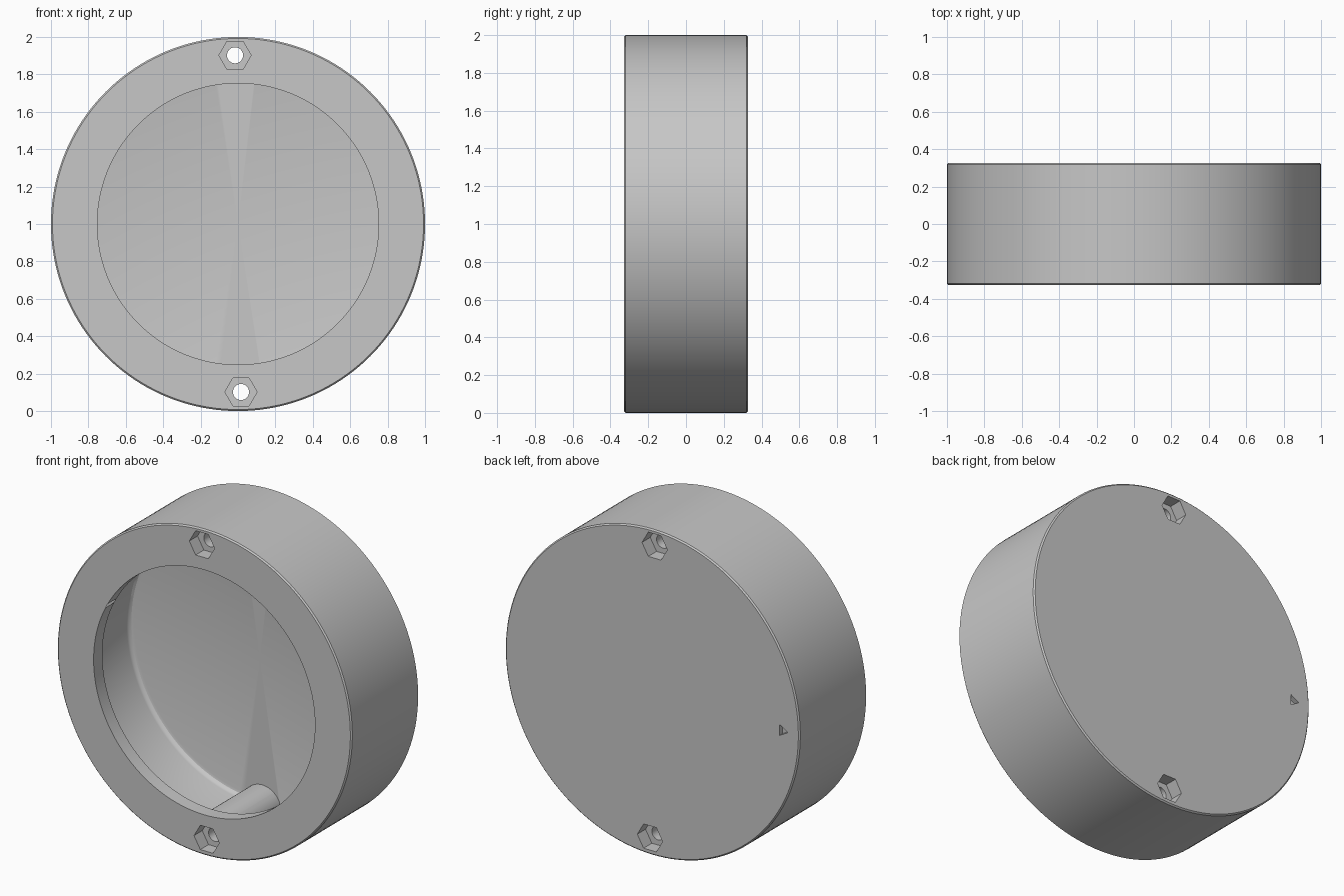
import bpy, bmesh, math
from mathutils import Vector

if "Cube" in bpy.data.objects:
    bpy.data.objects.remove(bpy.data.objects["Cube"], do_unlink=True)

HALF = 0.327           # half the housing depth
BEVEL = 0.008

grey = bpy.data.materials.new("plain_grey")
grey.use_nodes = True
grey.diffuse_color = (0.57, 0.57, 0.57, 1)
grey.node_tree.nodes["Principled BSDF"].inputs["Base Color"].default_value = grey.diffuse_color


def lathe(name, profile, steps, x=0.0, z=1.0, flip=1):
    """Spin (radius, y) points around an axis parallel to y."""
    bm = bmesh.new()
    verts = [bm.verts.new((flip * r, y, 0)) for r, y in profile]
    edges = [bm.edges.new(pair) for pair in zip(verts, verts[1:])]
    bmesh.ops.spin(bm, geom=verts + edges, cent=(0, 0, 0), axis=(0, 1, 0),
                   angle=math.tau, steps=steps)
    bmesh.ops.remove_doubles(bm, verts=bm.verts, dist=1e-5)
    bmesh.ops.recalc_face_normals(bm, faces=bm.faces)
    bmesh.ops.translate(bm, verts=bm.verts, vec=Vector((x, 0, z)))
    mesh = bpy.data.meshes.new(name)
    bm.to_mesh(mesh)
    bm.free()
    mesh.materials.append(grey)
    obj = bpy.data.objects.new(name, mesh)
    bpy.context.collection.objects.link(obj)
    return obj


def prism(name, radius, y0, y1, steps, x, z, flip=1):
    return lathe(name, [(0, y0), (radius, y0), (radius, y1), (0, y1)], steps, x, z, flip)


def cut(target, cutter):
    mod = target.modifiers.new("cut", "BOOLEAN")
    mod.operation = "DIFFERENCE"
    mod.solver = "EXACT"
    mod.object = cutter
    bpy.context.view_layer.objects.active = target
    bpy.ops.object.modifier_apply(modifier=mod.name)
    bpy.data.objects.remove(cutter, do_unlink=True)


# Round housing with slightly softened rims
housing = lathe("round_housing", [
    (0, -HALF), (1 - BEVEL, -HALF), (1, BEVEL - HALF),
    (1, HALF - BEVEL), (1 - BEVEL, HALF), (0, HALF)], 160)

# Hollow behind a narrower front lip, with a rounded floor corner
LIP, FLOOR, WALL, FILLET = -HALF + 0.085, 0.213, 0.885, 0.03
corner = [(WALL - FILLET + FILLET * math.cos(a), FLOOR - FILLET + FILLET * math.sin(a))
          for a in (math.radians(d) for d in (0, 30, 60, 90))]
cavity = lathe("cavity_cutter", [(0, -HALF - 0.1), (0.752, -HALF - 0.1), (0.752, LIP),
                                 (WALL, LIP)] + corner + [(0, FLOOR)], 160)

# Screw positions at the top and bottom of the rim
screws = [(-0.016, 1.902), (0.016, 0.102)]

# Round bosses left standing in the hollow around the screws
for x, z in screws:
    cut(cavity, prism("boss", 0.128, LIP - 0.02, 0.4, 48, x, z))
cut(housing, cavity)

# Screw bores with hexagonal pockets at both ends
for x, z in screws:
    cut(housing, prism("bore", 0.043, -0.5, 0.5, 32, x, z))
    for side in (-1, 1):
        cut(housing, prism("hex_pocket", 0.086, side * (HALF - 0.08), side * 0.5, 6, x, z))

# Small triangular mark sunk into the back
cut(housing, prism("triangle_mark", 0.038, HALF - 0.03, 0.5, 3, -0.884, 1.0, -1))

# Smooth curved walls with crisp edges
bpy.ops.object.select_all(action="DESELECT")
housing.select_set(True)
bpy.context.view_layer.objects.active = housing
bpy.ops.object.shade_smooth_by_angle(angle=math.radians(30))
